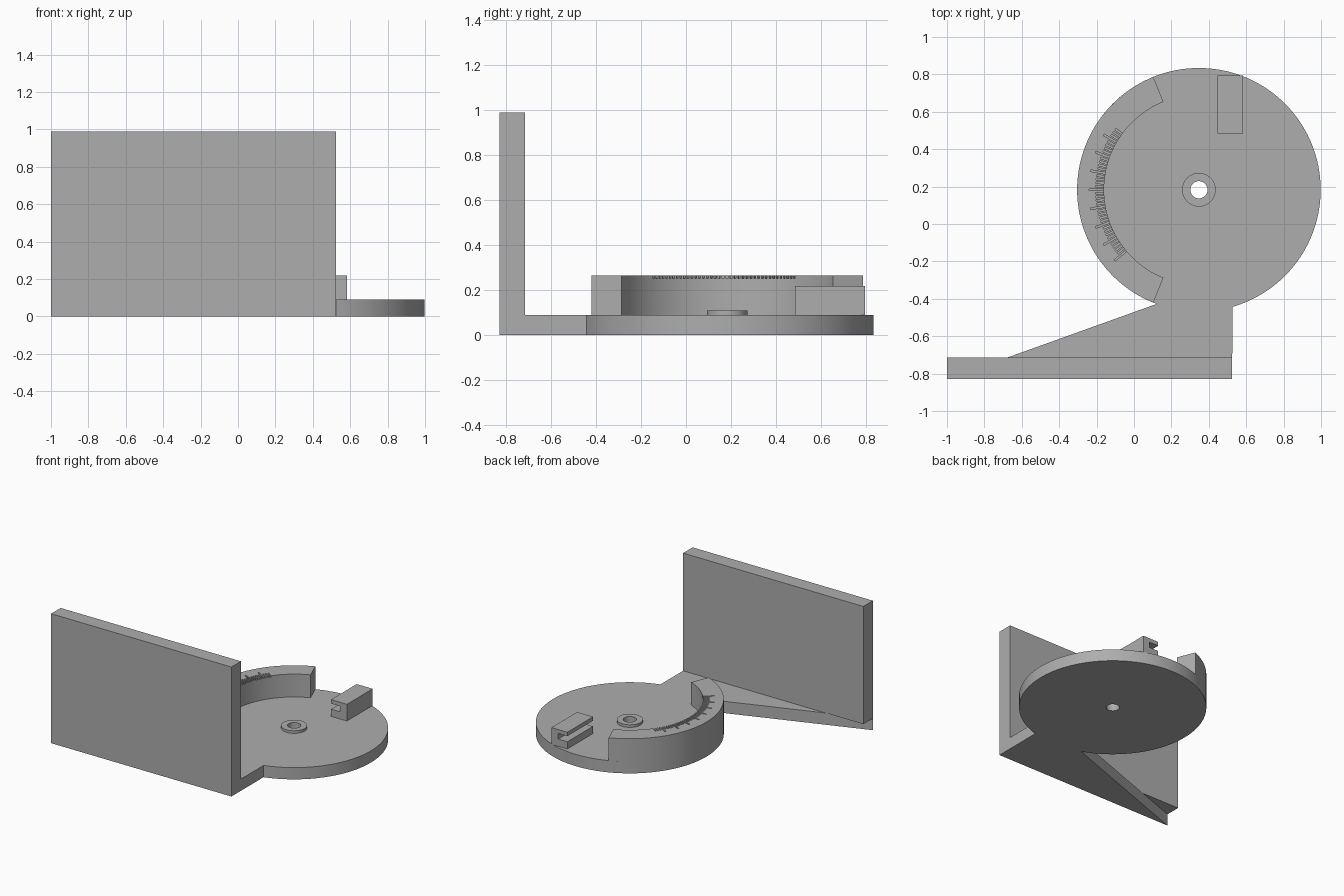
import bpy, bmesh
from math import radians, cos, sin, atan2, degrees
from mathutils import Vector

old = bpy.data.objects.get("Cube")
if old:
    bpy.data.objects.remove(old, do_unlink=True)

grey = bpy.data.materials.new("plain grey")
grey.use_nodes = True
colour = (0.42, 0.42, 0.42, 1)
grey.diffuse_color = colour
grey.node_tree.nodes["Principled BSDF"].inputs["Base Color"].default_value = colour

CX, CY, R = 0.347, 0.183, 0.651      # turntable centre and radius
BASE, ARC_IN, ARC_TOP = 0.09, 0.507, 0.265
WALL_X, FRONT, BACK = 0.525, -0.83, -0.715


def polar(r, deg, z=0.0):
    return Vector((CX + r * cos(radians(deg)), CY + r * sin(radians(deg)), z))


def arc(r, start, end, z, steps):
    return [polar(r, start + (end - start) * i / steps, z) for i in range(steps + 1)]


def prism(name, loops, direction):
    """Extrude one or more flat outlines into a solid."""
    bm = bmesh.new()
    for points in loops:
        face = bm.faces.new([bm.verts.new(p) for p in points])
        ext = bmesh.ops.extrude_face_region(bm, geom=[face], use_keep_orig=True)
        moved = [g for g in ext["geom"] if isinstance(g, bmesh.types.BMVert)]
        bmesh.ops.translate(bm, vec=direction, verts=moved)
    bmesh.ops.recalc_face_normals(bm, faces=bm.faces)
    mesh = bpy.data.meshes.new(name)
    bm.to_mesh(mesh)
    bm.free()
    obj = bpy.data.objects.new(name, mesh)
    bpy.context.collection.objects.link(obj)
    mesh.materials.append(grey)
    return obj


def activate(obj):
    bpy.ops.object.select_all(action="DESELECT")
    obj.select_set(True)
    bpy.context.view_layer.objects.active = obj


def cut(obj, cutter):
    mod = obj.modifiers.new("cut", "BOOLEAN")
    mod.operation, mod.solver, mod.object = "DIFFERENCE", "EXACT", cutter
    activate(obj)
    bpy.ops.object.modifier_apply(modifier=mod.name)


def up(h):
    return Vector((0, 0, h))


# Base plate: disc running into a tapering foot
start = degrees(atan2(-0.44 - CY, WALL_X - CX))
end = degrees(atan2(-0.43 - CY, 0.12 - CX)) + 360
outline = arc(R, start, end, 0, 144)
outline += [Vector((-1, FRONT, 0)), Vector((WALL_X, FRONT, 0))]
base = prism("base_plate", [outline], up(BASE))

# Upright wall standing on the foot and overhanging its tapered side
wall = prism("upright_wall", [[Vector(p) for p in (
    (-1, FRONT, BASE), (WALL_X, FRONT, BASE),
    (WALL_X, BACK, BASE), (-1, BACK, BASE))]], up(0.99 - BASE))

# Pivot boss with a hole through the plate
boss = prism("pivot_boss", [arc(0.09, 0, 354, BASE, 59)], up(0.02))
drill = prism("hole_cutter", [arc(0.046, 0, 352.5, -0.1, 47)], up(0.4))
cut(base, drill)
cut(boss, drill)

# Curved scale rim
rim_outline = arc(R, 112, 248, BASE, 68) + arc(ARC_IN, 248, 112, BASE, 68)
rim = prism("scale_rim", [rim_outline], up(ARC_TOP - BASE))

# Engraved graduation marks, longer every ten degrees
marks = []
for deg in range(144, 222, 2):
    outer = 0.588 if deg % 10 == 0 else 0.552
    side = Vector((-sin(radians(deg)), cos(radians(deg)), 0)) * 0.0045
    a, b = polar(0.49, deg, ARC_TOP - 0.012), polar(outer, deg, ARC_TOP - 0.012)
    marks.append([a - side, b - side, b + side, a + side])
engraver = prism("mark_cutter", marks, up(0.05))
cut(rim, engraver)

# Slotted clip, open towards the rim
x0, x1, slot, z0, z1 = 0.447, 0.582, 0.525, 0.145, 0.188
profile = [(x0, BASE), (x1, BASE), (x1, 0.218), (x0, 0.218),
           (x0, z1), (slot, z1), (slot, z0), (x0, z0)]
clip = prism("slotted_clip", [[Vector((x, 0.485, z)) for x, z in profile]],
             Vector((0, 0.31, 0)))

# Remove the cutters, smooth only the round surfaces
for helper in (drill, engraver):
    bpy.data.objects.remove(helper, do_unlink=True)
for obj in (base, boss, rim):
    activate(obj)
    bpy.ops.object.shade_smooth_by_angle(angle=radians(20))
